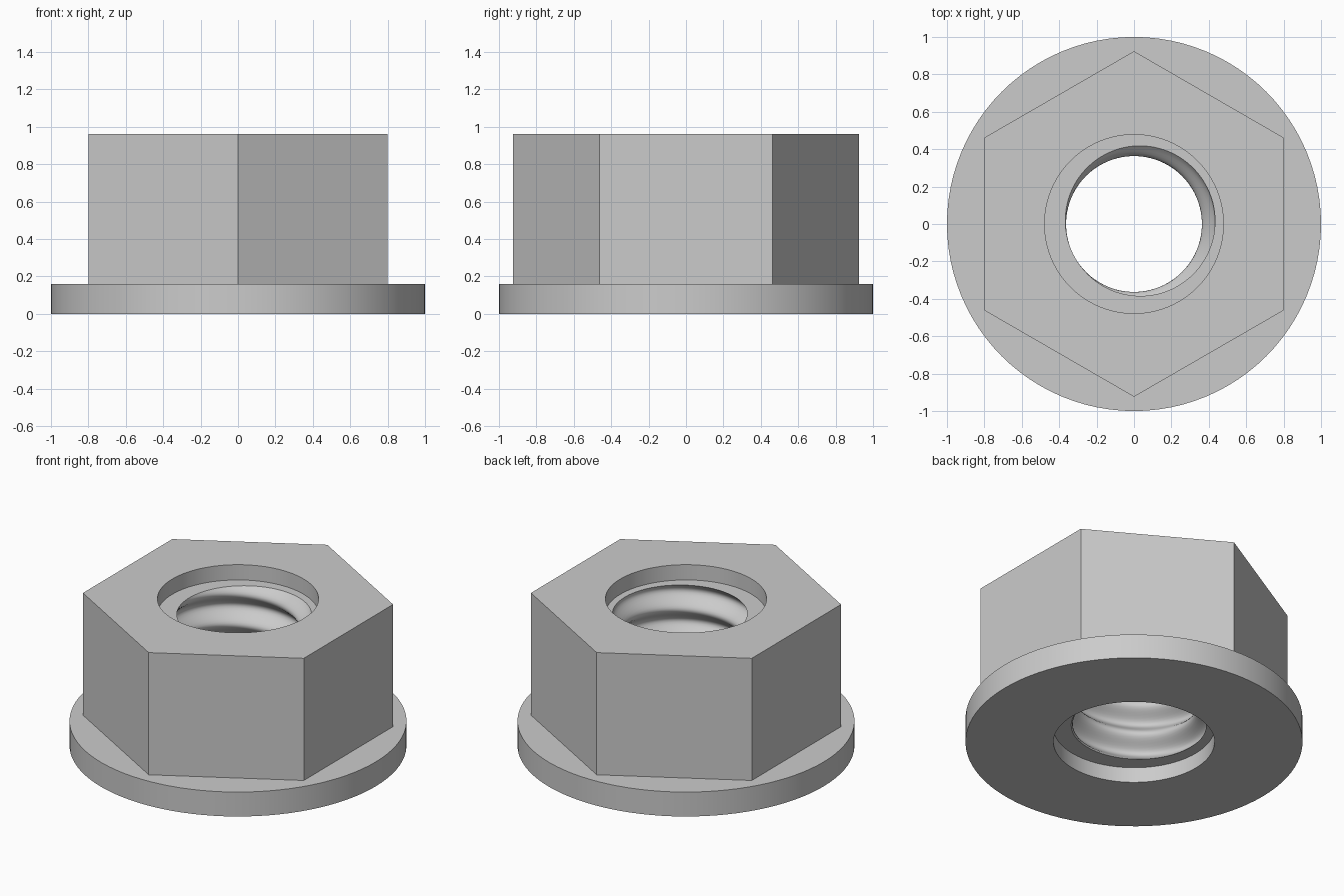
import bpy, bmesh, math

old = bpy.data.objects.get("Cube")
if old:
    bpy.data.objects.remove(old, do_unlink=True)

SEGS = 96
TOP, FLANGE_TOP = 0.96, 0.16
BORE_R, LEDGE = 0.478, 0.10
PITCH, THREAD_MID, THREAD_AMP = 0.2, 0.4, 0.037
THREAD_TOP = TOP - LEDGE
THREAD_STEPS = 60

steel = bpy.data.materials.new("grey steel")
steel.use_nodes = True
steel.diffuse_color = (0.6, 0.6, 0.6, 1)
steel.node_tree.nodes["Principled BSDF"].inputs["Base Color"].default_value = (0.6, 0.6, 0.6, 1)


def circle(r):
    return lambda a, z: r


def hexagon(a, z):
    # flats face +x and -x, 0.8 from the axis
    sixth = math.pi / 3
    return 0.8 / math.cos((a + sixth / 2) % sixth - sixth / 2)


def thread(a, z):
    # right-handed helix with a rounded profile
    phase = a - math.radians(207) - math.tau * (z - THREAD_TOP) / PITCH
    return THREAD_MID - THREAD_AMP * math.cos(phase)


def loft(name, rings):
    """Join rings of (radius function, height) into a surface."""
    bm = bmesh.new()
    loops = []
    for radius, z in rings:
        loop = []
        for i in range(SEGS):
            a = math.tau * i / SEGS
            r = radius(a, z)
            loop.append(bm.verts.new((r * math.cos(a), r * math.sin(a), z)))
        loops.append(loop)
    for low, high in zip(loops, loops[1:]):
        for i in range(SEGS):
            j = (i + 1) % SEGS
            bm.faces.new((low[i], low[j], high[j], high[i]))
    mesh = bpy.data.meshes.new(name)
    bm.to_mesh(mesh)
    bm.free()
    mesh.materials.append(steel)
    obj = bpy.data.objects.new(name, mesh)
    bpy.context.collection.objects.link(obj)
    bpy.ops.object.select_all(action="DESELECT")
    obj.select_set(True)
    bpy.context.view_layer.objects.active = obj
    bpy.ops.object.shade_smooth_by_angle(angle=math.radians(35))
    return obj


bore = circle(BORE_R)
rim = circle(1.0)

# Round flange with its underside
loft("flange", [(bore, 0), (rim, 0), (rim, FLANGE_TOP), (hexagon, FLANGE_TOP)])

# Hexagonal body with its top face
loft("hex_body", [(hexagon, FLANGE_TOP), (hexagon, TOP), (bore, TOP)])

# Counterbores at both ends and the thread between them
drop = (THREAD_TOP - LEDGE) / THREAD_STEPS
thread_rings = [(thread, THREAD_TOP - drop * k) for k in range(THREAD_STEPS + 1)]
loft("threaded_bore", [(bore, TOP), (bore, THREAD_TOP)] + thread_rings + [(bore, LEDGE), (bore, 0)])
